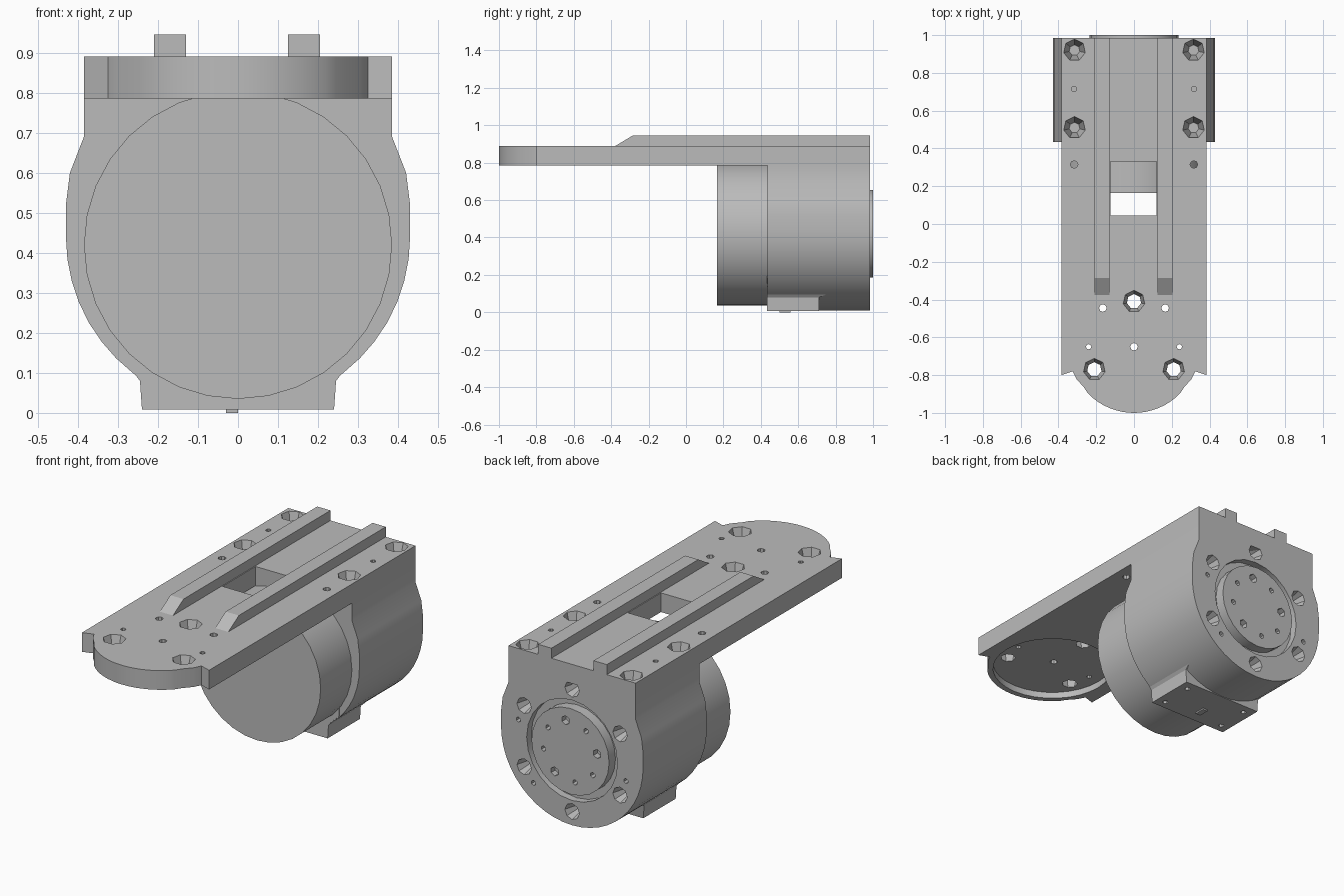
import bpy, bmesh, math
from mathutils import Matrix, Vector

if "Cube" in bpy.data.objects:
    bpy.data.objects.remove(bpy.data.objects["Cube"])

GREY = bpy.data.materials.new("grey_metal")
GREY.diffuse_color = (0.5, 0.5, 0.5, 1)
GREY.use_nodes = True
GREY.node_tree.nodes["Principled BSDF"].inputs["Base Color"].default_value = GREY.diffuse_color
AXIS_Z = 0.42      # height of the motor axis
NOSE_Y = -0.66     # centre of the rounded plate end


def finish(name, bm):
    bmesh.ops.recalc_face_normals(bm, faces=bm.faces)
    mesh = bpy.data.meshes.new(name)
    bm.to_mesh(mesh)
    bm.free()
    mesh.materials.append(GREY)
    ob = bpy.data.objects.new(name, mesh)
    bpy.context.collection.objects.link(ob)
    return ob


def prism(name, points, direction):
    """Extrude a closed outline of 3D points."""
    bm = bmesh.new()
    face = bm.faces.new([bm.verts.new(p) for p in points])
    new = bmesh.ops.extrude_face_region(bm, geom=[face])["geom"]
    verts = [g for g in new if isinstance(g, bmesh.types.BMVert)]
    bmesh.ops.translate(bm, vec=Vector(direction), verts=verts)
    return finish(name, bm)


def cone(name, start, end, r1, r2, sides):
    a, b = Vector(start), Vector(end)
    bm = bmesh.new()
    rot = Vector((0, 0, 1)).rotation_difference(b - a).to_matrix().to_4x4()
    bmesh.ops.create_cone(bm, cap_ends=True, segments=sides, radius1=r1, radius2=r2,
                          depth=(b - a).length,
                          matrix=Matrix.Translation((a + b) / 2) @ rot)
    return finish(name, bm)


def select(ob):
    bpy.ops.object.select_all(action='DESELECT')
    ob.select_set(True)
    bpy.context.view_layer.objects.active = ob


def cut(ob, cutters):
    for c in cutters:
        select(ob)
        mod = ob.modifiers.new("cut", 'BOOLEAN')
        mod.operation, mod.solver, mod.object = 'DIFFERENCE', 'EXACT', c
        bpy.ops.object.modifier_apply(modifier=mod.name)
        bpy.data.objects.remove(c)


def smooth(ob):
    select(ob)
    bpy.ops.object.shade_smooth_by_angle(angle=math.radians(25))


# Mounting plate with a rounded nose and notched corners
half = [(0.385, 0.985), (0.385, -0.8), (0.325, -0.78), (0.305, -0.82), (0.265, -0.865)]
arc = [(0.34 * math.sin(t), NOSE_Y - 0.34 * math.cos(t))
       for t in [math.radians(46 - 92 * i / 16) for i in range(17)]]
outline = half + arc + [(-x, y) for x, y in reversed(half)]
plate = prism("mounting_plate", [(x, y, 0.785) for x, y in outline], (0, 0, 0.105))

cutters = [
    # underside recess and cable window
    cone("c", (0, NOSE_Y, 0.7), (0, NOSE_Y, 0.82), 0.31, 0.31, 32),
    prism("c", [(x, y, 0.7) for x, y in
                ((-0.125, 0.045), (0.12, 0.045), (0.12, 0.33), (-0.125, 0.33))], (0, 0, 0.4)),
]
# Countersunk holes
for x, y in ((0.315, 0.92), (0.315, 0.51), (0.21, -0.77), (0, -0.41)):
    for s in ((1, -1) if x else (1,)):
        cutters.append(cone("c", (s * x, y, 0.775), (s * x, y, 0.895), 0.026, 0.06, 7))
# Pin holes
for x, y, r in ((0.317, 0.715, 0.014), (0.317, 0.315, 0.02), (0.165, -0.445, 0.02),
                (0.24, -0.65, 0.014), (0, -0.65, 0.02)):
    for s in ((1, -1) if x else (1,)):
        cutters.append(cone("c", (s * x, y, 0.7), (s * x, y, 0.95), r, r, 8))
cut(plate, cutters)
smooth(plate)

# Twin rails with sloped front ends
for side, x in (("left", -0.21), ("right", 0.125)):
    prism(side + "_rail", [(x, y, z) for y, z in
          ((-0.385, 0.885), (-0.285, 0.945), (0.985, 0.945), (0.985, 0.885))], (0.08, 0, 0))

# Front motor drum
smooth(cone("motor_drum", (0, 0.165, AXIS_Z), (0, 0.45, AXIS_Z), 0.385, 0.385, 32))

# Rear housing: straight shoulders running into a round belly
side = [(0.385, 0.785), (0.385, 0.69), (0.42, 0.6), (0.43, 0.52)]
side += [(0.43 * math.cos(t), 0.44 - 0.43 * math.sin(t))
         for t in [math.radians(90 * i / 12) for i in range(12)]]
profile = side + [(0, 0.01)] + [(-x, z) for x, z in reversed(side)]
housing = prism("rear_housing", [(x, 0.435, z) for x, z in profile], (0, 0.55, 0))

cutters = [cone("c", (0, 0.945, AXIS_Z), (0, 1.1, AXIS_Z), 0.275, 0.275, 24)]
for i in range(6):
    t = math.radians(60 * i)
    x, z = 0.335 * math.sin(t), AXIS_Z + 0.335 * math.cos(t)
    cutters.append(cone("c", (x, 0.9, z), (x, 0.99, z), 0.022, 0.045, 8))
    t += math.radians(16)
    if i in (1, 2, 4):
        x, z = 0.335 * math.sin(t), AXIS_Z + 0.335 * math.cos(t)
        cutters.append(cone("c", (x, 0.94, z), (x, 1.05, z), 0.014, 0.014, 6))
cut(housing, cutters)
smooth(housing)

# Output flange with two rings of screw holes
flange = cone("output_flange", (0, 0.93, AXIS_Z), (0, 1.0, AXIS_Z), 0.235, 0.235, 24)
cutters = []
for i in range(8):
    t = math.radians(45 * i + 10)
    x, z = 0.165 * math.sin(t), AXIS_Z + 0.165 * math.cos(t)
    r = 0.025 if i % 3 == 0 else 0.015
    cutters.append(cone("c", (x, 0.965, z), (x, 1.05, z), r, r, 6))
cut(flange, cutters)
smooth(flange)

# Foot block under the housing
half = [(0.24, 0.008), (0.245, 0.08), (0.26, 0.1), (0.31, 0.15), (0.31, 0.25)]
foot = prism("foot_block", [(x, 0.432, z) for x, z in
             half + [(-x, z) for x, z in reversed(half)]], (0, 0.28, 0))
cut(foot, [cone("c", (s * 0.19, y, -0.1), (s * 0.19, y, 0.05), 0.015, 0.015, 6)
           for s in (1, -1) for y in (0.48, 0.66)])
# Slanted rear end of the foot
for v in foot.data.vertices:
    if v.co.y > 0.7 and v.co.z > 0.09:
        v.co.y += 0.05
# Small ground pad
pad = prism("foot_pad", [(x, y, 0) for x, y in
            ((-0.03, 0.5), (0.0, 0.5), (0.0, 0.56), (-0.03, 0.56))], (0, 0, 0.012))
